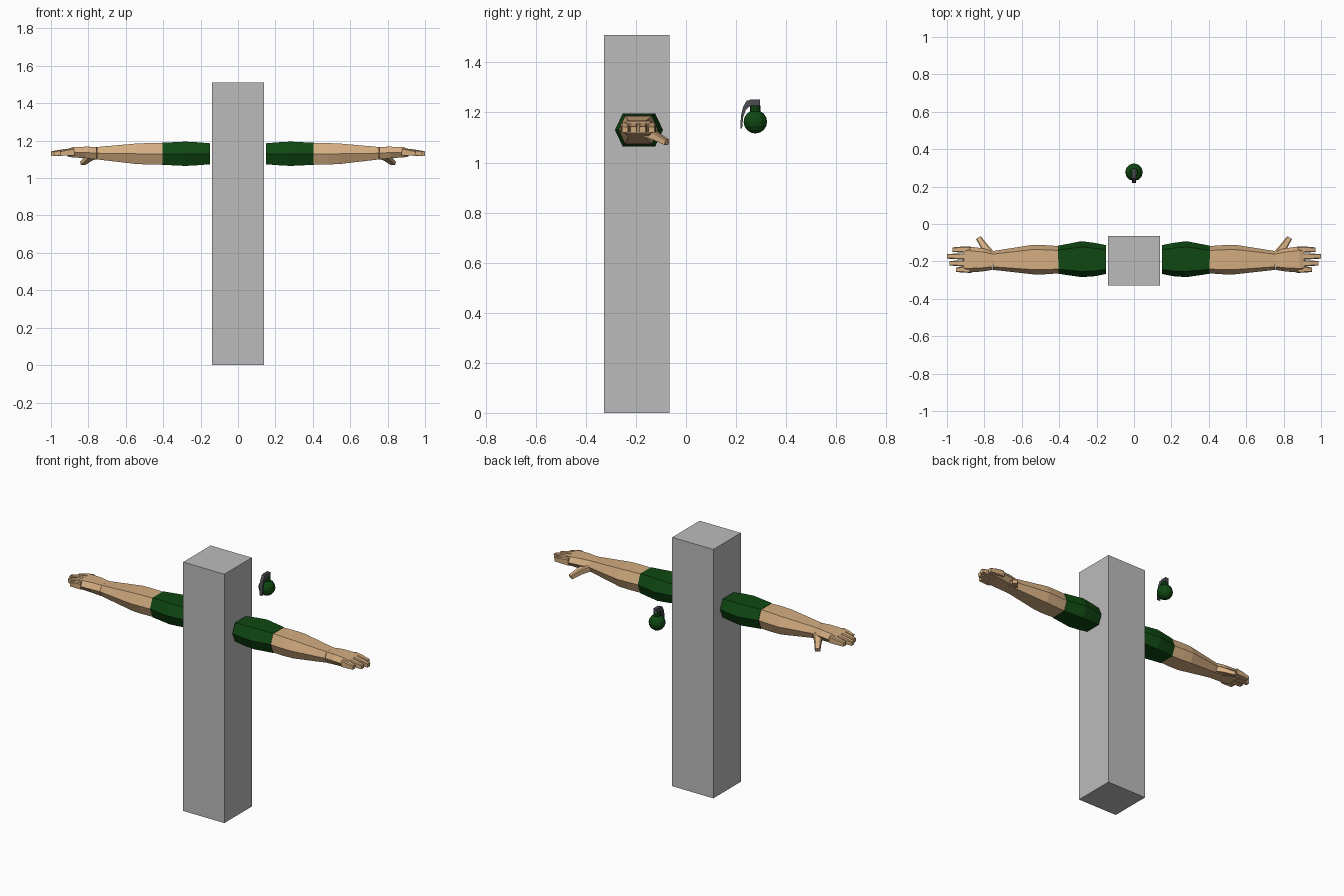
import bpy
import bmesh
import math
from mathutils import Vector

cube = bpy.data.objects.get("Cube")
if cube:
    bpy.data.objects.remove(cube, do_unlink=True)


def material(name, r, g, b):
    m = bpy.data.materials.new(name)
    m.use_nodes = True
    m.diffuse_color = (r, g, b, 1)
    m.node_tree.nodes["Principled BSDF"].inputs["Base Color"].default_value = (r, g, b, 1)
    return m


GREY = material("pillar grey", 0.5, 0.5, 0.5)
SKIN = material("skin", 0.66, 0.42, 0.22)
GREEN = material("dark green", 0.005, 0.065, 0.006)
METAL = material("dark metal", 0.075, 0.075, 0.085)

HEX = [(1, 0), (0.68, 1), (-0.68, 1), (-1, 0), (-0.68, -1), (0.68, -1)]
BOX = [(1, 0.7), (0.7, 1), (-0.7, 1), (-1, 0.7), (-1, -1), (1, -1)]


def finish(bm, name, mat):
    bmesh.ops.recalc_face_normals(bm, faces=bm.faces)
    mesh = bpy.data.meshes.new(name)
    bm.to_mesh(mesh)
    bm.free()
    mesh.materials.append(mat)
    obj = bpy.data.objects.new(name, mesh)
    bpy.context.collection.objects.link(obj)
    return obj


def loft(name, mat, sections, side=1, shape=HEX):
    """Skin a row of sections: x, y, z, half width, half height."""
    bm = bmesh.new()
    axis = Vector(sections[-1][:3]) - Vector(sections[0][:3])
    across = Vector((-axis.y, axis.x, 0)).normalized()
    up = axis.cross(across).normalized()
    rings = []
    for x, y, z, w, h in sections:
        ring = []
        for u, v in shape:
            p = Vector((x, y, z)) + across * u * w + up * v * h
            p.x *= side
            ring.append(bm.verts.new(p))
        rings.append(ring)
    n = len(shape)
    for a, b in zip(rings, rings[1:]):
        for i in range(n):
            j = (i + 1) % n
            bm.faces.new((a[i], a[j], b[j], b[i]))
    bm.faces.new(rings[0])
    bm.faces.new(rings[-1])
    return finish(bm, name, mat)


def box(name, mat, low, high):
    bm = bmesh.new()
    bmesh.ops.create_cube(bm, size=1)
    for v in bm.verts:
        v.co = [(a + b) / 2 + c * (b - a) for a, b, c in zip(low, high, v.co)]
    return finish(bm, name, mat)


# Pillar
box("pillar", GREY, (-0.138, -0.328, 0), (0.138, -0.065, 1.51))

# Arms, mirrored across x
FINGERS = {"index": (-0.137, 0.97), "middle": (-0.173, 1.0),
           "ring": (-0.21, 0.985), "little": (-0.244, 0.95)}
for label, s in (("left", 1), ("right", -1)):
    loft(label + "_sleeve", GREEN, [
        (0.15, -0.19, 1.13, 0.077, 0.056),
        (0.21, -0.19, 1.13, 0.089, 0.061),
        (0.28, -0.188, 1.13, 0.096, 0.065),
        (0.405, -0.191, 1.13, 0.075, 0.059)], s)
    loft(label + "_forearm", SKIN, [
        (0.405, -0.191, 1.13, 0.073, 0.057),
        (0.48, -0.191, 1.13, 0.078, 0.057),
        (0.54, -0.19, 1.13, 0.079, 0.055),
        (0.755, -0.195, 1.133, 0.05, 0.033)], s)
    loft(label + "_hand", SKIN, [
        (0.755, -0.195, 1.133, 0.05, 0.033),
        (0.81, -0.192, 1.137, 0.062, 0.031),
        (0.885, -0.19, 1.138, 0.07, 0.027),
        (0.91, -0.19, 1.135, 0.067, 0.02)], s)
    for finger, (y, tip) in FINGERS.items():
        loft(label + "_" + finger + "_finger", SKIN, [
            (0.875, y, 1.14, 0.017, 0.02),
            (0.875 + (tip - 0.875) * 0.5, y, 1.137, 0.016, 0.017),
            (tip, y, 1.131, 0.012, 0.012)], s, BOX)
    loft(label + "_thumb", SKIN, [
        (0.77, -0.17, 1.127, 0.03, 0.02),
        (0.798, -0.124, 1.108, 0.02, 0.015),
        (0.83, -0.076, 1.081, 0.015, 0.011)], s, BOX)

# Grenade body and neck
bm = bmesh.new()
bmesh.ops.create_uvsphere(bm, u_segments=12, v_segments=8, radius=0.047)
for v in bm.verts:
    v.co += Vector((0, 0.277, 1.163))
finish(bm, "grenade_body", GREEN)
bm = bmesh.new()
bmesh.ops.create_cone(bm, cap_ends=True, segments=10, radius1=0.022, radius2=0.02, depth=0.03)
for v in bm.verts:
    v.co += Vector((0, 0.277, 1.212))
finish(bm, "grenade_neck", GREEN)

# Fuse cap and curved safety lever
box("fuse_cap", METAL, (-0.011, 0.255, 1.221), (0.011, 0.296, 1.251))
outer = [(0.262, 1.251), (0.242, 1.247), (0.228, 1.222), (0.219, 1.185), (0.218, 1.135)]
inner = [(0.262, 1.225), (0.25, 1.222), (0.239, 1.21), (0.228, 1.18), (0.224, 1.135)]
bm = bmesh.new()
rows = [[bm.verts.new((x, y, z)) for x, (y, z) in
         ((-0.01, o), (0.01, o), (0.01, i), (-0.01, i))] for o, i in zip(outer, inner)]
for a, b in zip(rows, rows[1:]):
    for k in range(4):
        m = (k + 1) % 4
        bm.faces.new((a[k], a[m], b[m], b[k]))
bm.faces.new(rows[0])
bm.faces.new(rows[-1])
finish(bm, "safety_lever", METAL)
